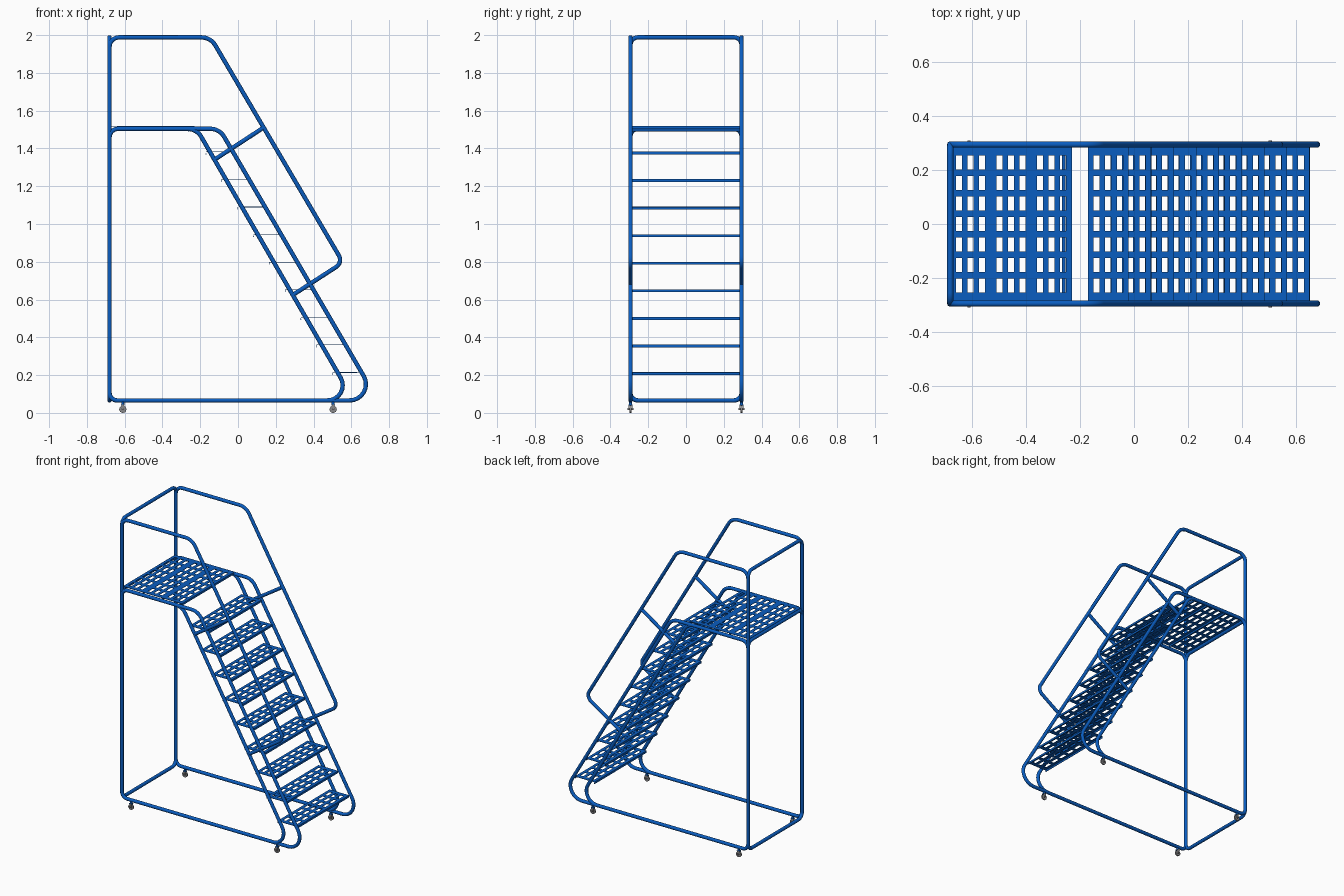
import bpy
import bmesh
import math
from mathutils import Vector

if "Cube" in bpy.data.objects:
    bpy.data.objects.remove(bpy.data.objects["Cube"], do_unlink=True)


def make_material(name, rgb):
    m = bpy.data.materials.new(name)
    m.use_nodes = True
    m.diffuse_color = (*rgb, 1)
    m.node_tree.nodes["Principled BSDF"].inputs["Base Color"].default_value = (*rgb, 1)
    return m


blue = make_material("blue paint", (0.003, 0.11, 0.53))
grey = make_material("wheel grey", (0.25, 0.25, 0.26))

TUBE = 0.0115
SIDE = 0.294      # side frame offset in y
BACK = -0.68      # rear post position in x
BASE, DECK, TOP = 0.066, 1.504, 1.988


def fillet(a, b, c, r, steps=8):
    """Points of an arc of radius r rounding the corner b."""
    u, v = (a - b).normalized(), (c - b).normalized()
    half = u.angle(v) / 2
    centre = b + (u + v).normalized() * (r / math.sin(half))
    reach = r / math.tan(half)
    p, q = b + u * reach - centre, b + v * reach - centre
    sweep = p.angle(q)
    return [centre + (p * math.sin((1 - i / steps) * sweep) + q * math.sin(i / steps * sweep))
            / math.sin(sweep) for i in range(steps + 1)]


def tube(name, corners, closed=False, radius=TUBE):
    """Round pipe through (x, y, z, corner radius) corners."""
    pts, n = [], len(corners)
    vec = [Vector(c[:3]) for c in corners]
    for i, c in enumerate(corners):
        if c[3] and (closed or 0 < i < n - 1):
            pts += fillet(vec[i - 1], vec[i], vec[(i + 1) % n], c[3])
        else:
            pts.append(vec[i])
    curve = bpy.data.curves.new(name, "CURVE")
    curve.dimensions = "3D"
    curve.bevel_depth = radius
    curve.bevel_resolution = 4
    curve.use_fill_caps = True
    spline = curve.splines.new("POLY")
    spline.points.add(len(pts) - 1)
    for sp, p in zip(spline.points, pts):
        sp.co = (*p, 1)
    spline.use_cyclic_u = closed
    spline.use_smooth = True
    curve.materials.append(blue)
    ob = bpy.data.objects.new(name, curve)
    bpy.context.collection.objects.link(ob)
    bpy.ops.object.select_all(action="DESELECT")
    ob.select_set(True)
    bpy.context.view_layer.objects.active = ob
    bpy.ops.object.convert(target="MESH")


# Side frames, stringers and guard rails
for side, y in (("right", -SIDE), ("left", SIDE)):
    def flat(*corners):
        return [(x, y, z, r) for x, z, r in corners]

    tube(side + "_outer_frame", flat((BACK, BASE, 0.04), (BACK, DECK, 0.045),
                                     (-0.098, DECK, 0.085), (0.741, BASE, 0.086)), True)
    tube(side + "_inner_stringer", flat((BACK + 0.1, DECK, 0), (-0.219, DECK, 0.085),
                                        (0.613, BASE, 0.08), (0.4, BASE, 0)))
    tube(side + "_guard_rail", flat((BACK, DECK - 0.1, 0), (BACK, TOP, 0.05), (-0.145, TOP, 0.085),
                                    (0.556, 0.796, 0.045), (0.29, 0.624, 0)))
    tube(side + "_guard_strut", flat((-0.124, 1.341, 0), (0.135, 1.51, 0)))

# Rear loop and cross bars
tube("rear_loop", [(BACK, -SIDE, BASE, 0.04), (BACK, -SIDE, TOP, 0.04),
                   (BACK, SIDE, TOP, 0.04), (BACK, SIDE, BASE, 0.04)], True)
tube("rear_deck_bar", [(BACK, -SIDE, DECK - 0.1, 0), (BACK, -SIDE, DECK, 0.04),
                       (BACK, SIDE, DECK, 0.04), (BACK, SIDE, DECK - 0.1, 0)])
tube("deck_support_bar", [(-0.26, -SIDE, 1.497, 0), (-0.26, SIDE, 1.497, 0)], radius=0.007)

# Perforated tread panel with folded lips, shared by steps and deck
WIDTH, DEPTH, LIP = 0.148, 0.566, 0.013


def slots(count, pitch, size, total):
    cuts = [-total / 2]
    for i in range(count):
        c = (i - (count - 1) / 2) * pitch
        cuts += [c - size / 2, c + size / 2]
    return cuts + [total / 2]


def panel_mesh():
    bm = bmesh.new()
    xs = slots(3, 0.043, 0.022, WIDTH)
    ys = slots(7, 0.076, 0.052, DEPTH)
    grid = [[bm.verts.new((x, y, 0)) for y in ys] for x in xs]
    for i in range(len(xs) - 1):
        for j in range(len(ys) - 1):
            if i % 2 == 0 or j % 2 == 0:
                bm.faces.new((grid[i][j], grid[i + 1][j], grid[i + 1][j + 1], grid[i][j + 1]))
    edges = [e for e in bm.edges if all(abs(abs(v.co.x) - WIDTH / 2) < 1e-5 for v in e.verts)]
    lip = bmesh.ops.extrude_edge_only(bm, edges=edges)["geom"]
    for v in lip:
        if isinstance(v, bmesh.types.BMVert):
            v.co.z -= LIP
    bmesh.ops.recalc_face_normals(bm, faces=bm.faces)
    mesh = bpy.data.meshes.new("tread_panel")
    bm.to_mesh(mesh)
    bm.free()
    mesh.materials.append(blue)
    return mesh


panel = panel_mesh()


def place_panel(name, x, z):
    ob = bpy.data.objects.new(name, panel)
    bpy.context.collection.objects.link(ob)
    ob.location = (x, 0, z)
    mod = ob.modifiers.new("sheet", "SOLIDIFY")
    mod.thickness = 0.003
    mod.offset = 0


for i in range(9):
    place_panel(f"step_{i + 1}", 0.575 - i * 0.0838, 0.214 + i * 0.146)
for i in range(3):
    place_panel(f"deck_panel_{i + 1}", -0.605 + i * 0.15, 1.517)


# Casters
def cylinder(name, radius, depth, loc, material, sideways=False):
    bpy.ops.mesh.primitive_cylinder_add(vertices=24, radius=radius, depth=depth, location=loc,
                                        rotation=(math.pi / 2 if sideways else 0, 0, 0))
    ob = bpy.context.object
    ob.name = name
    ob.data.materials.append(material)
    bpy.ops.object.shade_smooth_by_angle()


def block(name, size, loc, material):
    bpy.ops.mesh.primitive_cube_add(size=1, location=loc)
    ob = bpy.context.object
    ob.name = name
    ob.scale = size
    ob.data.materials.append(material)


for end, x in (("rear", -0.61), ("step", 0.504)):
    for side, y in (("right", -SIDE), ("left", SIDE)):
        tag = f"{end}_{side}_caster"
        cylinder(tag + "_stem", 0.008, 0.02, (x, y, 0.05), blue)
        cylinder(tag + "_wheel", 0.019, 0.01, (x, y, 0.019), grey, True)
        cylinder(tag + "_axle", 0.006, 0.03, (x, y, 0.021), grey, True)
        block(tag + "_crown", (0.02, 0.02, 0.004), (x, y, 0.042), blue)
        for s in (-1, 1):
            block(tag + "_fork", (0.014, 0.003, 0.03), (x, y + s * 0.0085, 0.029), grey)
